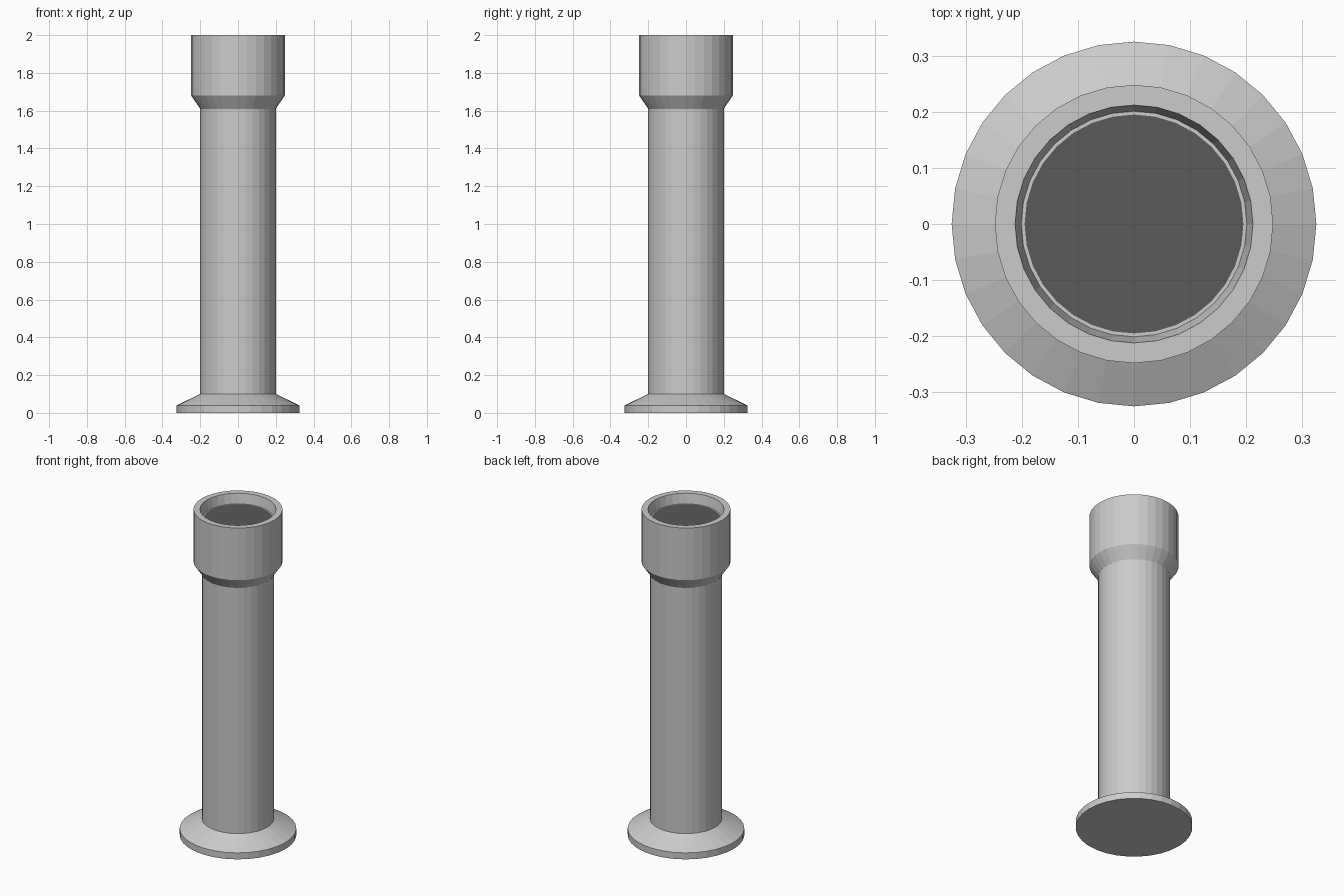
import bpy, bmesh
from math import cos, sin, pi

if "Cube" in bpy.data.objects:
    bpy.data.objects.remove(bpy.data.objects["Cube"])

SIDES = 32


def lathe(name, profile):
    """Revolve (radius, z) points around z, capping both ends."""
    bm = bmesh.new()
    rings = [[bm.verts.new((r * cos(2 * pi * i / SIDES), r * sin(2 * pi * i / SIDES), z))
              for i in range(SIDES)] for r, z in profile]
    for a, b in zip(rings, rings[1:]):
        for i in range(SIDES):
            j = (i + 1) % SIDES
            bm.faces.new((a[i], a[j], b[j], b[i]))
    bm.faces.new(rings[0][::-1])
    bm.faces.new(rings[-1])
    mesh = bpy.data.meshes.new(name)
    bm.to_mesh(mesh)
    bm.free()
    obj = bpy.data.objects.new(name, mesh)
    bpy.context.collection.objects.link(obj)
    return obj


# Flared foot, straight shaft and wider cup with a shallow tapered recess
column = lathe("column_body", [
    (0.325, 0), (0.325, 0.04), (0.2, 0.1), (0.2, 1.61),
    (0.248, 1.68), (0.248, 2.0), (0.212, 2.0), (0.201, 1.94), (0.195, 1.94)])

# Dark disc filling the floor of the recess
dark = bpy.data.materials.new("dark_grey")
dark.diffuse_color = (0.1, 0.1, 0.105, 1)
dark.use_nodes = True
dark.node_tree.nodes["Principled BSDF"].inputs["Base Color"].default_value = dark.diffuse_color
column.data.materials.append(None)
column.data.materials.append(dark)
column.data.polygons[-1].material_index = 1
